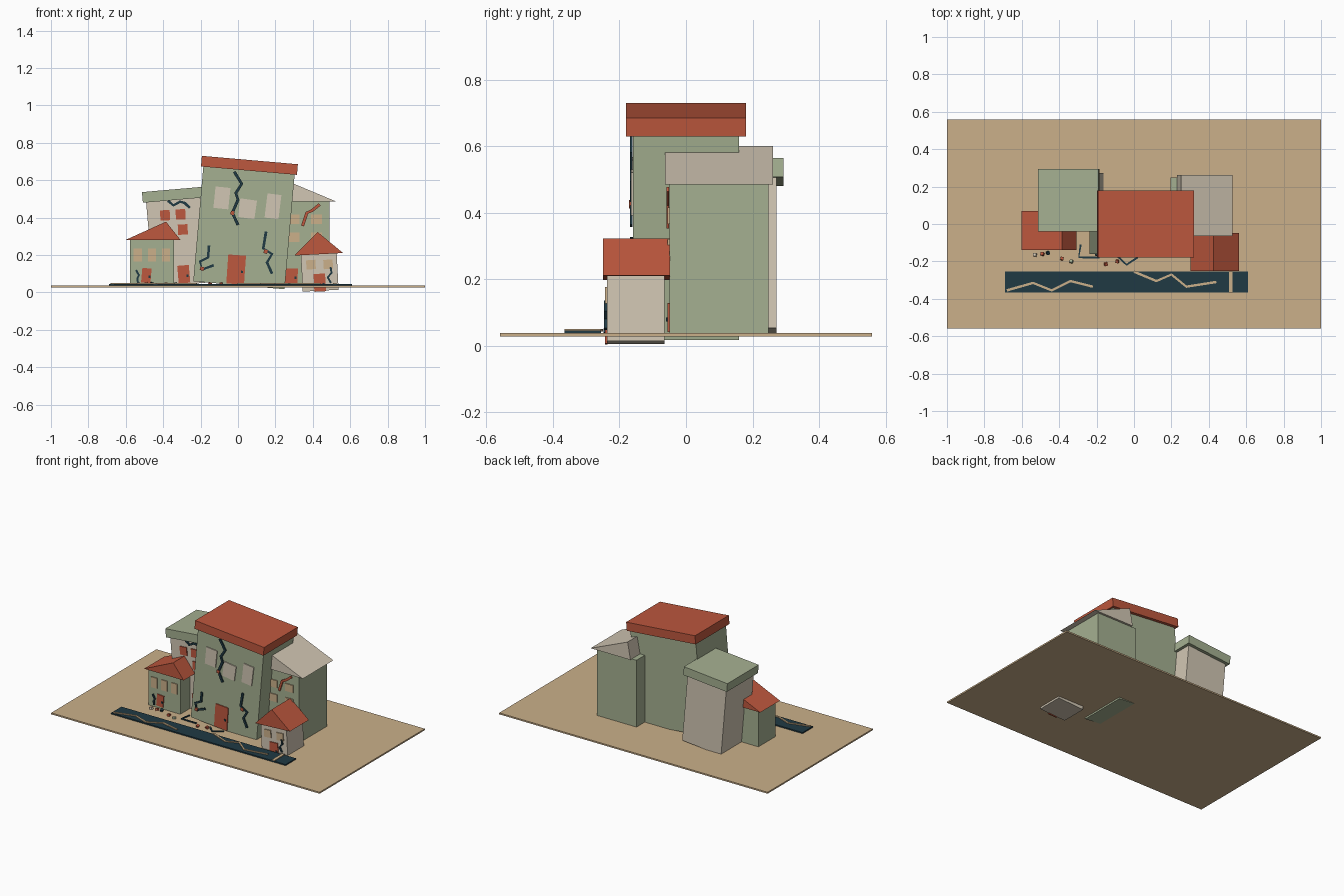
import bpy, bmesh, math, random
from mathutils import Vector

if "Cube" in bpy.data.objects:
    bpy.data.objects.remove(bpy.data.objects["Cube"])

GROUND = 0.037


def material(name, rgb):
    linear = [((c / 255 + 0.055) / 1.055) ** 2.4 for c in rgb] + [1]
    mat = bpy.data.materials.new(name)
    mat.use_nodes = True
    mat.diffuse_color = linear
    bsdf = mat.node_tree.nodes["Principled BSDF"]
    bsdf.inputs["Base Color"].default_value = linear
    bsdf.inputs["Roughness"].default_value = 0.9
    return mat


GREEN = material("sage green", (165, 176, 145))
RED = material("brick red", (190, 88, 62))
CREAM = material("cream", (209, 198, 179))
TAN = material("sand tan", (203, 176, 138))
DARK = material("dark teal", (32, 58, 68))


def finish(name, bm, mat):
    bmesh.ops.recalc_face_normals(bm, faces=bm.faces)
    mesh = bpy.data.meshes.new(name)
    bm.to_mesh(mesh)
    bm.free()
    mesh.materials.append(mat)
    obj = bpy.data.objects.new(name, mesh)
    bpy.context.collection.objects.link(obj)
    return obj


def prism(name, mat, profile, y0, y1, x=0, z=0, tilt=0):
    """Extrude an x-z profile from y0 to y1, then lean it sideways."""
    bm = bmesh.new()
    face = bm.faces.new([bm.verts.new((px, y0, pz)) for px, pz in profile])
    extruded = bmesh.ops.extrude_face_region(bm, geom=[face])["geom"]
    moved = [v for v in extruded if isinstance(v, bmesh.types.BMVert)]
    bmesh.ops.translate(bm, verts=moved, vec=(0, y1 - y0, 0))
    obj = finish(name, bm, mat)
    obj.location = (x, 0, z)
    obj.rotation_euler.y = math.radians(tilt)
    return obj


def rect(width, z0, z1):
    w = width / 2
    return [(-w, z0), (w, z0), (w, z1), (-w, z1)]


def plate(name, mat, wall, x, z, w, h, tilt=0):
    """Thin panel on a front wall."""
    return prism(name, mat, rect(w, -h / 2, h / 2), wall - 0.006, wall + 0.002, x, z, tilt)


def door(name, wall, x, z, w, h, tilt=0):
    plate(name, RED, wall, x, z, w, h, tilt)
    plate(name + "_knob", DARK, wall - 0.004, x + w * 0.33, z - h * 0.08, 0.012, 0.012, tilt)


def ribbon(name, mat, points, width, level, upright=True):
    """Jagged strip along a path, on a front wall or flat on the ground."""
    pts = [Vector(p) for p in points]
    bm = bmesh.new()
    rows = []
    for i, p in enumerate(pts):
        along = (pts[min(i + 1, len(pts) - 1)] - pts[max(i - 1, 0)]).normalized()
        side = Vector((-along.y, along.x)) * width / 2
        rows.append([bm.verts.new((*(p + s * side), 0)) for s in (1, -1)])
    for a, b in zip(rows, rows[1:]):
        bm.faces.new((a[0], a[1], b[1], b[0]))
    for f in bm.faces:
        f.normal_update()
    obj = finish(name, bm, mat)
    solid = obj.modifiers.new("thickness", "SOLIDIFY")
    solid.thickness = 0.008
    solid.offset = 0
    if upright:
        obj.rotation_euler.x = math.pi / 2
        obj.location.y = level
    else:
        obj.location.z = level
    return obj


# Ground and road
prism("ground", TAN, rect(2, 0.027, GROUND), -0.56, 0.56)
prism("road", DARK, rect(1.3, GROUND, 0.045), -0.365, -0.255, x=-0.04)
ribbon("road_crack_left", TAN, [(-0.68, -0.355), (-0.54, -0.315), (-0.44, -0.355),
       (-0.34, -0.305), (-0.22, -0.335)], 0.013, 0.046, False)
ribbon("road_crack_right", TAN, [(0, -0.255), (0.12, -0.305), (0.2, -0.27),
       (0.28, -0.335), (0.44, -0.31)], 0.013, 0.046, False)
ribbon("road_gap", TAN, [(0.517, -0.365), (0.517, -0.255)], 0.02, 0.046, False)

# Tall leaning building
MAIN = -0.16
main = dict(x=0.005, z=0.038, tilt=5)
prism("main_body", GREEN, rect(0.49, 0, 0.63), MAIN, 0.16, **main)
prism("main_roof", RED, rect(0.515, 0.615, 0.672), -0.18, 0.18, **main)
plate("main_window_left", CREAM, MAIN, -0.086, 0.505, 0.08, 0.115, 6)
plate("main_window_middle", CREAM, MAIN, 0.05, 0.447, 0.09, 0.1, 8)
plate("main_window_right", CREAM, MAIN, 0.187, 0.46, 0.075, 0.13, 7)
door("main_door", MAIN, -0.01, 0.122, 0.095, 0.155, 4)
ribbon("main_crack_top", DARK, [(-0.02, 0.645), (0.02, 0.58), (-0.012, 0.53), (0, 0.495),
       (-0.03, 0.425), (0, 0.36)], 0.016, MAIN - 0.005)
ribbon("main_crack_right", DARK, [(0.15, 0.325), (0.135, 0.235), (0.182, 0.205),
       (0.155, 0.16), (0.182, 0.1)], 0.015, MAIN - 0.004)
ribbon("main_crack_left", DARK, [(-0.155, 0.25), (-0.16, 0.187), (-0.203, 0.165),
       (-0.192, 0.122), (-0.13, 0.145)], 0.014, MAIN - 0.004)
for x, z in [(-0.03, 0.425), (0.148, 0.218), (-0.193, 0.127)]:
    plate("exposed_brick", RED, MAIN - 0.006, x, z, 0.02, 0.02, 15)

# Small house on the model's right
HOUSE = -0.125
prism("house_body", GREEN, rect(0.236, GROUND, 0.285), HOUSE, 0.055, x=-0.46)
prism("house_roof", RED, [(-0.147, 0), (0.148, 0), (0.07, 0.098)], -0.14, 0.07, x=-0.455, z=0.28)
for x in (-0.535, -0.46, -0.385):
    plate("house_window", TAN, HOUSE, x, 0.2, 0.045, 0.07)
door("house_door", HOUSE, -0.49, 0.09, 0.05, 0.078, 5)
ribbon("house_crack", DARK, [(-0.545, 0.12), (-0.53, 0.092), (-0.538, 0.075), (-0.535, 0.05)],
       0.011, HOUSE - 0.004)

# Rear building with flat roof
REAR = -0.02
rear = dict(x=-0.307, z=0.04, tilt=-5)
prism("rear_body", CREAM, rect(0.29, 0, 0.47), REAR, 0.272, **rear)
prism("rear_roof", GREEN, rect(0.325, 0.455, 0.512), -0.04, 0.293, **rear)
for x, z in [(-0.39, 0.412), (-0.307, 0.417), (-0.295, 0.336)]:
    plate("rear_window", RED, REAR, x, z, 0.052, 0.055, -3)
door("rear_door", REAR, -0.29, 0.097, 0.062, 0.095, -5)
ribbon("rear_crack", DARK, [(-0.375, 0.49), (-0.345, 0.465), (-0.31, 0.485), (-0.285, 0.478),
       (-0.258, 0.452)], 0.014, REAR - 0.004)

# Tower on the model's left, with off-centre pitched roof
TOWER = -0.05
prism("tower_body", GREEN, rect(0.295, GROUND, 0.487), TOWER, 0.248, x=0.3425)
prism("tower_roof", CREAM, [(0.23, 0), (0.527, 0), (0.252, 0.115)], -0.063, 0.262, z=0.485)
for x in (0.3, 0.42):
    for z in (0.39, 0.295):
        plate("tower_window", TAN, TOWER, x, z, 0.06, 0.05)
door("tower_door", TOWER, 0.285, 0.085, 0.068, 0.085, 2)
ribbon("tower_crack", RED, [(0.345, 0.355), (0.368, 0.425), (0.395, 0.437), (0.437, 0.47)],
       0.016, TOWER - 0.005)

# Sunken cottage on the model's left
COTTAGE = -0.238
cottage = dict(x=0.442, z=0.009, tilt=-3)
prism("cottage_body", CREAM, rect(0.192, 0, 0.205), COTTAGE, -0.065, **cottage)
prism("cottage_roof", RED, [(-0.13, 0.195), (0.13, 0.195), (0, 0.314)], -0.25, -0.048, **cottage)
for x, z in [(0.39, 0.148), (0.482, 0.15)]:
    plate("cottage_window", TAN, COTTAGE, x, z, 0.05, 0.05, -4)
door("cottage_door", COTTAGE, 0.437, 0.052, 0.062, 0.095, -3)
ribbon("cottage_crack", DARK, [(0.495, 0.135), (0.5, 0.105), (0.48, 0.08), (0.497, 0.05)],
       0.011, COTTAGE - 0.004)

# Ground cracks and scattered rubble
ribbon("ground_crack_left", DARK, [(-0.285, -0.11), (-0.295, -0.178), (-0.185, -0.18)],
       0.011, GROUND + 0.002, False)
ribbon("ground_crack_middle", DARK, [(-0.085, -0.175), (-0.04, -0.218), (0.02, -0.178)],
       0.011, GROUND + 0.002, False)
random.seed(4)
rubble = [(-0.53, -0.165, CREAM), (-0.49, -0.16, RED), (-0.46, -0.155, DARK), (-0.385, -0.185, RED),
          (-0.335, -0.2, GREEN), (-0.15, -0.215, RED), (-0.09, -0.2, RED)]
for x, y, mat in rubble:
    bm = bmesh.new()
    bmesh.ops.create_cube(bm, size=0.016)
    stone = finish("rubble", bm, mat)
    stone.location = (x, y, GROUND + 0.007)
    stone.rotation_euler = [random.uniform(-0.4, 0.4) for _ in range(3)]
